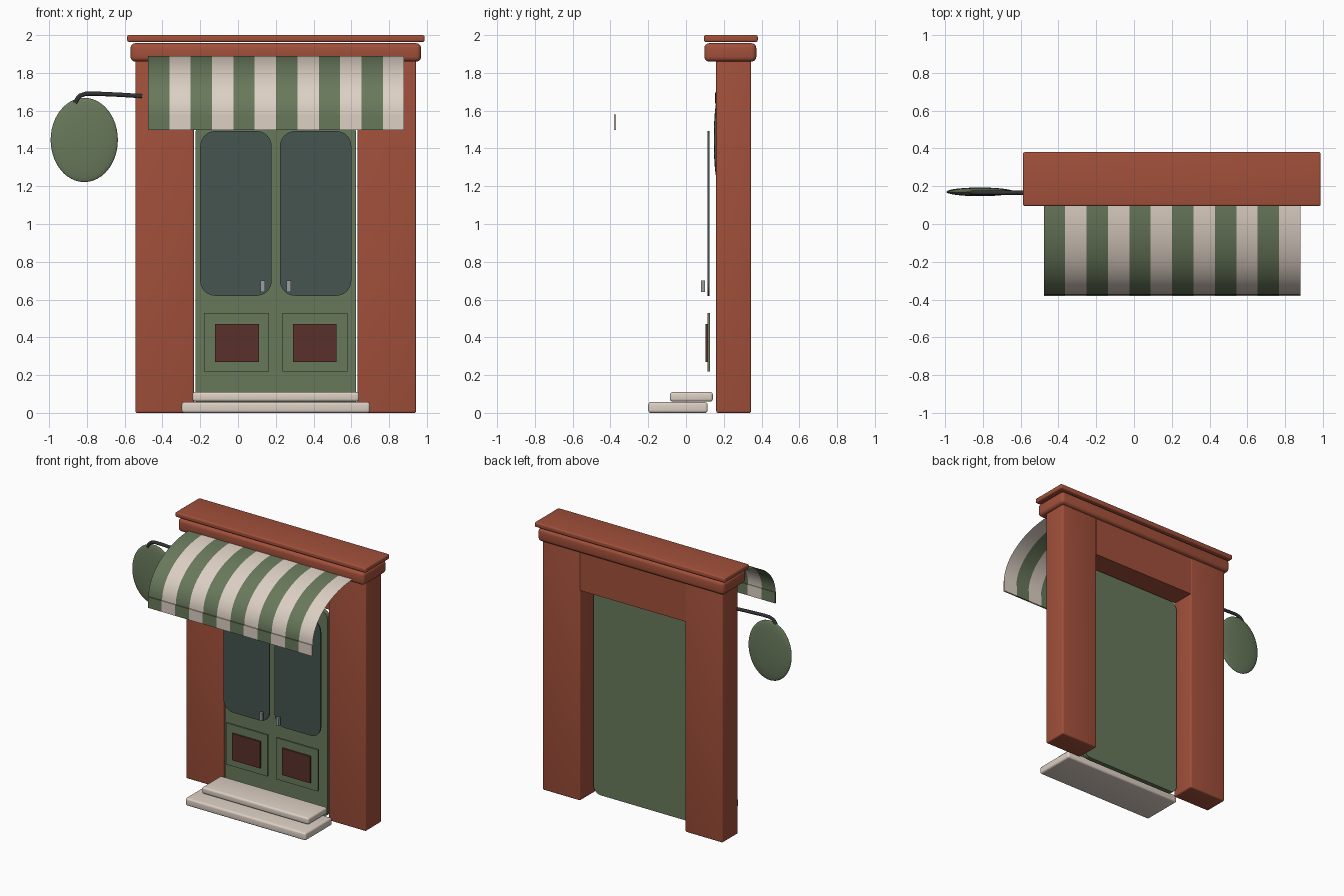
import bpy, bmesh, math

if "Cube" in bpy.data.objects:
    bpy.data.objects.remove(bpy.data.objects["Cube"])

CX = 0.2  # centre line of the doorway


def mat(name, r, g, b):
    m = bpy.data.materials.new(name)
    m.diffuse_color = (r, g, b, 1)
    m.use_nodes = True
    m.node_tree.nodes["Principled BSDF"].inputs["Base Color"].default_value = m.diffuse_color
    return m


BRICK = mat("brick_red", .36, .08, .043)
GREEN = mat("sage_green", .14, .19, .105)
CREAM = mat("cream", .72, .63, .55)
GLASS = mat("dark_glass", .058, .09, .08)
BROWN = mat("dark_brown", .1, .03, .023)
STEEL = mat("steel", .32, .34, .36)
IRON = mat("iron", .03, .033, .035)


def finish(name, bm, material, smooth=True):
    bmesh.ops.recalc_face_normals(bm, faces=bm.faces)
    me = bpy.data.meshes.new(name)
    bm.to_mesh(me)
    bm.free()
    ob = bpy.data.objects.new(name, me)
    bpy.context.collection.objects.link(ob)
    me.materials.append(material)
    if smooth:
        bpy.ops.object.select_all(action='DESELECT')
        ob.select_set(True)
        bpy.context.view_layer.objects.active = ob
        bpy.ops.object.shade_smooth_by_angle(angle=math.radians(35))
    return ob


def add_box(bm, x, y, z):
    vs = bmesh.ops.create_cube(bm, size=1)["verts"]
    for v in vs:
        for i, (a, b) in enumerate((x, y, z)):
            v.co[i] = (a + b) / 2 + v.co[i] * (b - a)


def box(name, x, y, z, material, bevel=0.0):
    bm = bmesh.new()
    add_box(bm, x, y, z)
    if bevel:
        bmesh.ops.bevel(bm, geom=bm.edges[:], offset=bevel, segments=4,
                        profile=0.5, affect='EDGES')
    return finish(name, bm, material, bool(bevel))


def rounded_slab(name, x, y, z, radius, material):
    bm = bmesh.new()
    verts = []
    corners = ((x[1], z[1], -1, -1), (x[0], z[1], 1, -1),
               (x[0], z[0], 1, 1), (x[1], z[0], -1, 1))
    for k, (px, pz, sx, sz) in enumerate(corners):
        for i in range(9):
            a = math.pi / 2 * (k + i / 8)
            verts.append(bm.verts.new((px + radius * (sx + math.cos(a)), y[0],
                                       pz + radius * (sz + math.sin(a)))))
    face = bm.faces.new(verts)
    new = bmesh.ops.extrude_face_region(bm, geom=[face])["geom"]
    for v in new:
        if isinstance(v, bmesh.types.BMVert):
            v.co.y = y[1]
    bm.faces.new(verts) if not face.is_valid else None
    return finish(name, bm, material)


def span(side, a, b):
    return tuple(sorted((CX + side * a, CX + side * b)))


def centred(half):
    return (CX - half, CX + half)


# masonry frame
for side, label in ((-1, "left"), (1, "right")):
    box(label + "_pillar", span(side, .433, .743), (.16, .345), (0, 1.87), BRICK, .01)
box("lintel", centred(.434), (.17, .343), (1.57, 1.87), BRICK)
box("lower_cornice", centred(.769), (.097, .372), (1.86, 1.957), BRICK, .025)
box("top_cornice", centred(.787), (.095, .38), (1.964, 2.0), BRICK, .01)

# steps
box("lower_step", centred(.498), (-.2, .115), (0, .057), CREAM, .014)
box("upper_step", centred(.441), (-.085, .142), (.06, .11), CREAM, .014)

# double door
rounded_slab("door_slab", centred(.424), (.165, .2), (.005, 1.55), .06, GREEN)
box("door_centre_strip", centred(.012), (.161, .17), (.11, 1.53), GREEN)
for side, label in ((-1, "left"), (1, "right")):
    rounded_slab(label + "_window", span(side, .022, .4), (.115, .125), (.62, 1.492), .08, GLASS)
    box(label + "_door_panel", span(side, .035, .38), (.113, .127), (.22, .53), GREEN)
    box(label + "_panel_inset", span(side, .09, .322), (.103, .115), (.27, .47), BROWN)
    box(label + "_handle", span(side, .058, .08), (.08, .1), (.64, .7), STEEL)

# striped awning with a hanging front edge
X0, W, COUNT, SEG = -.477, 1.357 / 12, 12, 16
for parity, label, material in ((0, "green", GREEN), (1, "cream", CREAM)):
    sheet, edge = bmesh.new(), bmesh.new()
    for n in range(parity, COUNT, 2):
        xs = (X0 + n * W, X0 + (n + 1) * W)
        rows = []
        for i in range(SEG + 1):
            a = math.pi / 2 * i / SEG
            y, z = .11 - .485 * math.sin(a), 1.58 + .31 * math.cos(a)
            rows.append([sheet.verts.new((x, y, z)) for x in xs])
        for p, q in zip(rows, rows[1:]):
            sheet.faces.new((p[0], p[1], q[1], q[0]))
        add_box(edge, xs, (-.382, -.37), (1.498, 1.58))
    finish("awning_" + label + "_stripes", sheet, material)
    finish("awning_edge_" + label, edge, material, False)

# oval hanging sign
bm = bmesh.new()
bmesh.ops.create_uvsphere(bm, u_segments=40, v_segments=24, radius=1)
for v in bm.verts:
    v.co = (-.814 + .178 * v.co.x, .17 + .023 * v.co.y, 1.445 + .223 * v.co.z)
finish("hanging_sign", bm, GREEN)

# curved sign bracket
path = ((-.507, 1.677), (-.62, 1.684), (-.75, 1.69), (-.805, 1.69),
        (-.835, 1.68), (-.852, 1.662), (-.862, 1.64))
cu = bpy.data.curves.new("sign_bracket", 'CURVE')
cu.dimensions = '3D'
cu.bevel_depth = .012
cu.bevel_resolution = 3
cu.use_fill_caps = True
sp = cu.splines.new('POLY')
sp.points.add(len(path) - 1)
for p, (x, z) in zip(sp.points, path):
    p.co = (x, .166, z, 1)
cu.materials.append(IRON)
bpy.context.collection.objects.link(bpy.data.objects.new("sign_bracket", cu))
